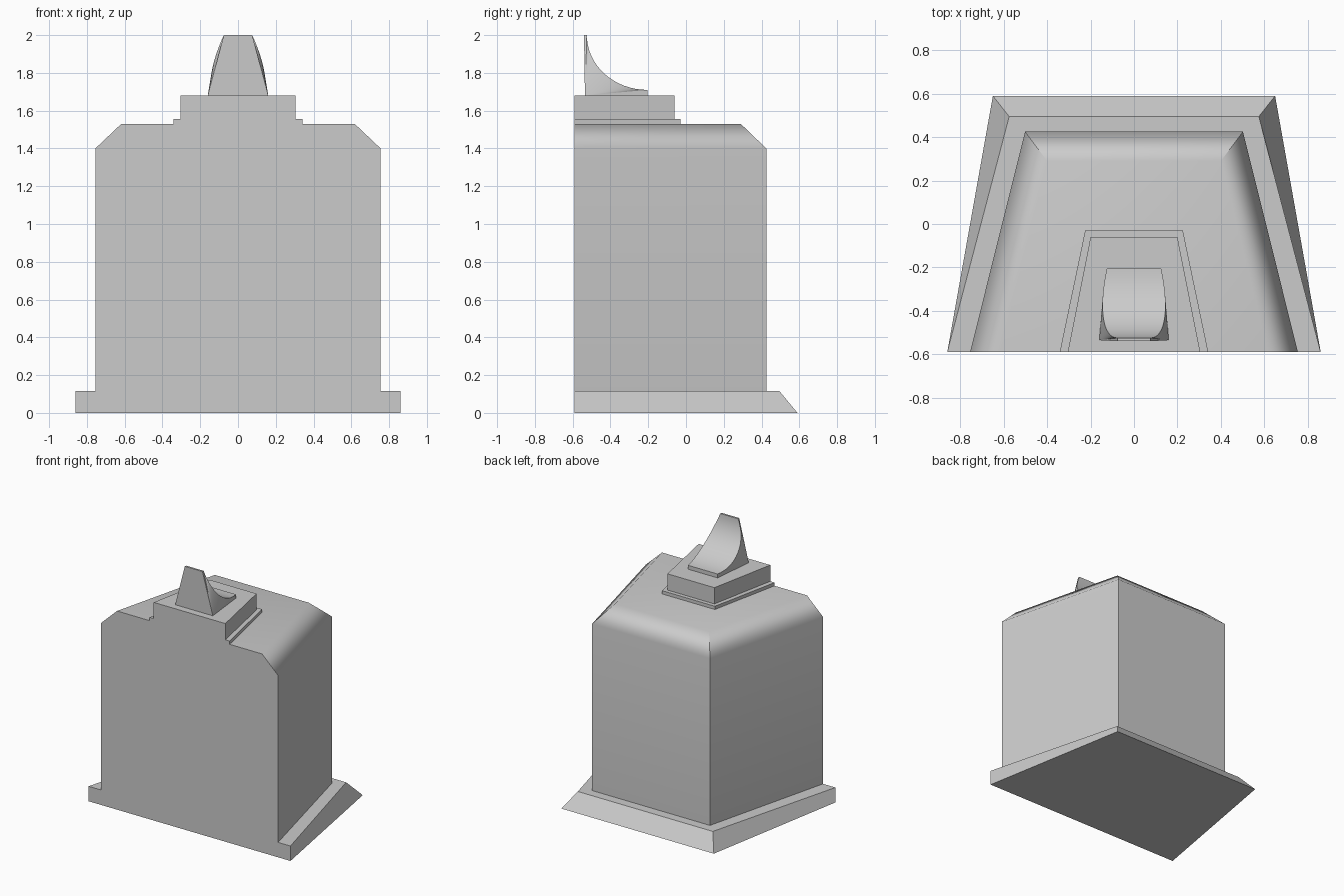
import bpy, bmesh, math

if "Cube" in bpy.data.objects:
    bpy.data.objects.remove(bpy.data.objects["Cube"])

FRONT = -0.59


def finish(name, bm, angle=None):
    bmesh.ops.recalc_face_normals(bm, faces=bm.faces[:])
    mesh = bpy.data.meshes.new(name)
    bm.to_mesh(mesh)
    bm.free()
    obj = bpy.data.objects.new(name, mesh)
    bpy.context.collection.objects.link(obj)
    if angle:
        bpy.ops.object.select_all(action='DESELECT')
        obj.select_set(True)
        bpy.context.view_layer.objects.active = obj
        bpy.ops.object.shade_smooth_by_angle(angle=math.radians(angle))
    return obj


def wedge_stack(name, levels, angle=None):
    """Stack trapezoids flush with the front: (z, front half width, back half width, back y)."""
    bm = bmesh.new()
    rings = []
    for z, wf, wb, yb in levels:
        rings.append([bm.verts.new(p) for p in
                      ((-wf, FRONT, z), (wf, FRONT, z), (wb, yb, z), (-wb, yb, z))])
    bm.faces.new(rings[0][::-1])
    bm.faces.new(rings[-1])
    # one flat polygon for the flush front
    bm.faces.new([r[0] for r in rings[::-1]] + [r[1] for r in rings])
    for a, b in zip(rings, rings[1:]):
        for i in (1, 2, 3):
            j = (i + 1) % 4
            bm.faces.new((a[i], a[j], b[j], b[i]))
    return finish(name, bm, angle)


# Sloped plinth
wedge_stack("base_plinth", [(0, 0.86, 0.65, 0.59), (0.115, 0.86, 0.575, 0.495)])

# Main body with softly shaded chamfered shoulders
body = wedge_stack("main_body", [(0.115, 0.755, 0.502, 0.425),
                                 (1.40, 0.755, 0.502, 0.425),
                                 (1.53, 0.618, 0.40, 0.29)], 50)
weighted = body.modifiers.new("weighted_normals", 'WEIGHTED_NORMAL')
weighted.keep_sharp = True

# Stepped pedestal on the top
wedge_stack("pedestal_step", [(1.53, 0.342, 0.225, -0.03), (1.555, 0.342, 0.225, -0.03)])
wedge_stack("pedestal_block", [(1.555, 0.305, 0.20, -0.06), (1.68, 0.305, 0.20, -0.06)])

# Curved fin: side outline runs from the rear foot, up the hollow back, to the tip
outline = [(0.125, -0.205, 1.68)]
STEPS = 16
for k in range(STEPS + 1):
    t = k / STEPS
    a = t * math.pi / 2
    outline.append((0.125 + 0.115 * t - 0.165 * t * t,
                    -0.205 - 0.32 * math.sin(a),
                    2.0 - 0.29 * math.cos(a)))
outline += [(0.075, -0.54, 2.0), (0.16, -0.535, 1.68)]
bm = bmesh.new()
right = [bm.verts.new(p) for p in outline]
left = [bm.verts.new((-x, y, z)) for x, y, z in outline]
n = len(outline)
for i in range(n):
    j = (i + 1) % n
    bm.faces.new((right[i], right[j], left[j], left[i]))
for side in (right, left):
    for i in range(n - 2):
        bm.faces.new((side[-1], side[i], side[i + 1]))
finish("curved_fin", bm, 30)
